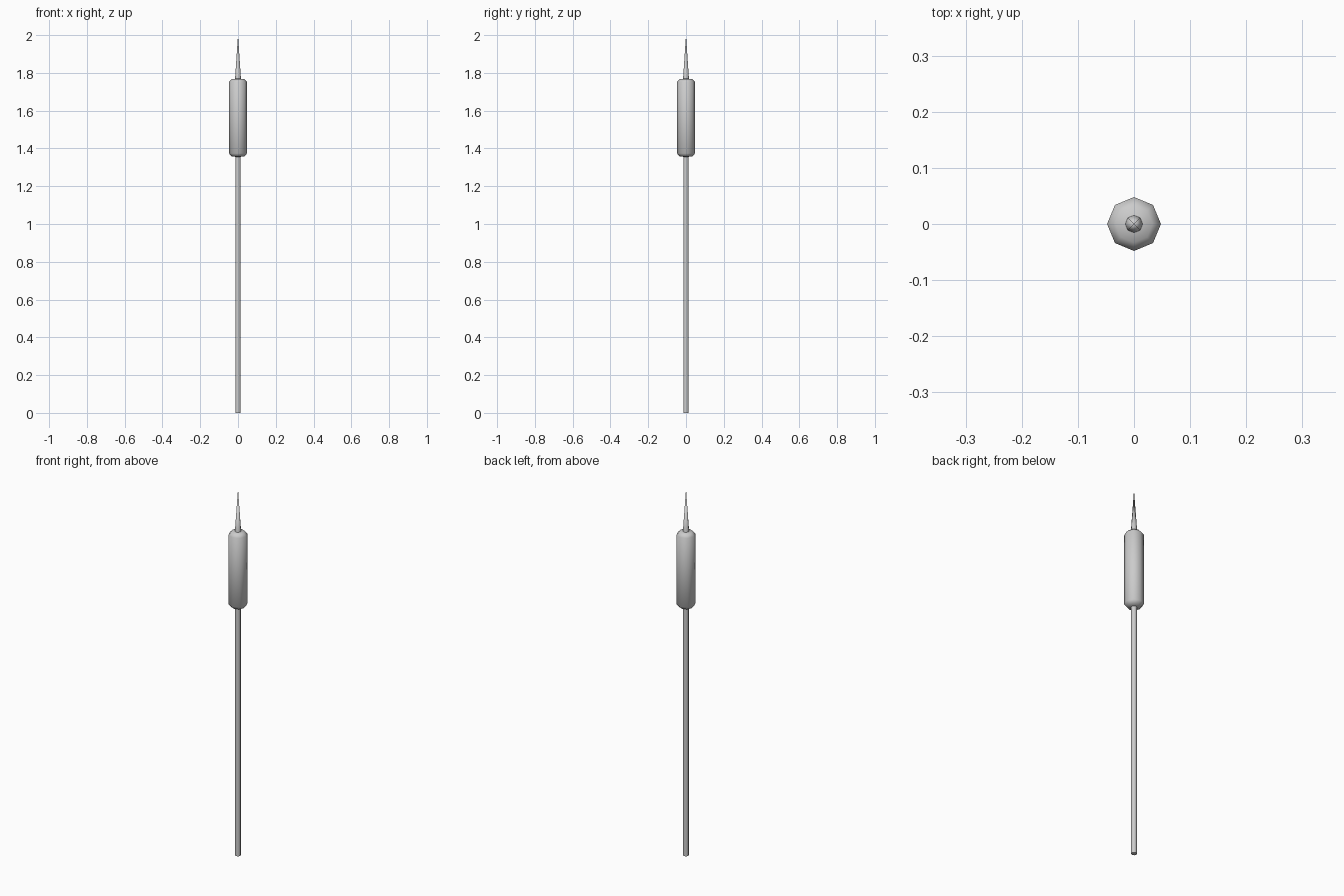
import bpy, bmesh, math

if "Cube" in bpy.data.objects:
    bpy.data.objects.remove(bpy.data.objects["Cube"])


def lathe(name, profile, sides=8, phase=0.0):
    """Revolve (radius, z) points around z; radius 0 makes a pole."""
    bm = bmesh.new()
    rings = []
    for r, z in profile:
        if r == 0:
            rings.append([bm.verts.new((0, 0, z))] * sides)
        else:
            rings.append([bm.verts.new((r * math.cos(phase + math.tau * i / sides),
                                        r * math.sin(phase + math.tau * i / sides), z))
                          for i in range(sides)])
    for low, high in zip(rings, rings[1:]):
        for i in range(sides):
            j = (i + 1) % sides
            corners = list(dict.fromkeys((low[i], low[j], high[j], high[i])))
            bm.faces.new(corners)
    bmesh.ops.recalc_face_normals(bm, faces=bm.faces[:])
    mesh = bpy.data.meshes.new(name)
    bm.to_mesh(mesh)
    bm.free()
    obj = bpy.data.objects.new(name, mesh)
    bpy.context.collection.objects.link(obj)
    return obj


def smooth(obj, degrees):
    bpy.ops.object.select_all(action='DESELECT')
    obj.select_set(True)
    bpy.context.view_layer.objects.active = obj
    bpy.ops.object.shade_smooth_by_angle(angle=math.radians(degrees))


# Long thin stem
stem = lathe("stem", [(0, 0), (0.0145, 0), (0.0145, 1.37), (0, 1.37)])
smooth(stem, 50)

# Thick seed head with chamfered ends
head = lathe("seed_head", [(0, 1.355), (0.033, 1.357), (0.048, 1.374),
                           (0.048, 1.752), (0.033, 1.768), (0, 1.77)])
smooth(head, 60)

# Pointed spike on top
spike = lathe("tip_spike", [(0, 1.755), (0.0165, 1.755), (0, 2.0)])
smooth(spike, 50)
